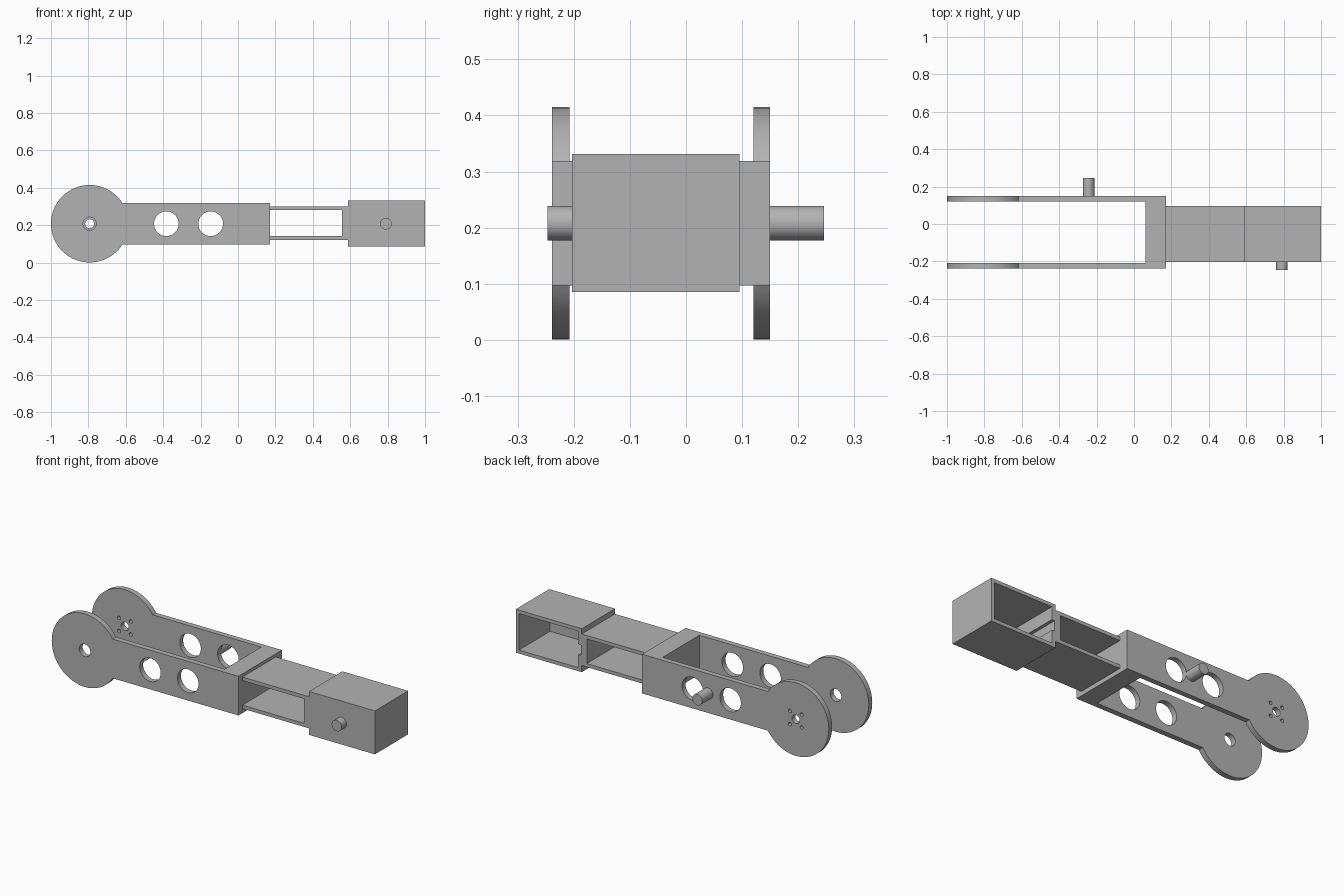
import bpy, bmesh, math
from mathutils import Matrix, Vector

if "Cube" in bpy.data.objects:
    bpy.data.objects.remove(bpy.data.objects["Cube"], do_unlink=True)

grey = bpy.data.materials.new("plain grey")
grey.use_nodes = True
COLOUR = (0.45, 0.45, 0.45, 1)
grey.diffuse_color = COLOUR
grey.node_tree.nodes["Principled BSDF"].inputs["Base Color"].default_value = COLOUR

AXIS_Z = 0.208


def finish_mesh(name, bm):
    bmesh.ops.recalc_face_normals(bm, faces=bm.faces)
    mesh = bpy.data.meshes.new(name)
    bm.to_mesh(mesh)
    bm.free()
    mesh.materials.append(grey)
    obj = bpy.data.objects.new(name, mesh)
    bpy.context.collection.objects.link(obj)
    return obj


def box(name, x, y, z):
    bm = bmesh.new()
    size = (x[1] - x[0], y[1] - y[0], z[1] - z[0])
    centre = Vector((sum(x) / 2, sum(y) / 2, sum(z) / 2))
    bmesh.ops.create_cube(bm, size=1, matrix=Matrix.Translation(centre) @ Matrix.Diagonal((*size, 1)))
    return finish_mesh(name, bm)


def rod(name, x, z, radius, y, sides=48):
    bm = bmesh.new()
    place = Matrix.Translation((x, sum(y) / 2, z)) @ Matrix.Rotation(math.pi / 2, 4, 'X')
    bmesh.ops.create_cone(bm, cap_ends=True, segments=sides, radius1=radius, radius2=radius,
                          depth=y[1] - y[0], matrix=place)
    return finish_mesh(name, bm)


def extrude_profile(name, points, y):
    bm = bmesh.new()
    face = bm.faces.new([bm.verts.new((px, y[0], pz)) for px, pz in points])
    result = bmesh.ops.extrude_face_region(bm, geom=[face])
    verts = [g for g in result["geom"] if isinstance(g, bmesh.types.BMVert)]
    bmesh.ops.translate(bm, verts=verts, vec=(0, y[1] - y[0], 0))
    return finish_mesh(name, bm)


def cut(target, cutters):
    for cutter in cutters:
        mod = target.modifiers.new("cut", 'BOOLEAN')
        mod.operation = 'DIFFERENCE'
        mod.solver = 'EXACT'
        mod.object = cutter
        cutter.hide_render = True
        bpy.context.view_layer.objects.active = target
        bpy.ops.object.modifier_apply(modifier=mod.name)
        bpy.data.objects.remove(cutter, do_unlink=True)


def smooth(obj):
    bpy.ops.object.select_all(action='DESELECT')
    obj.select_set(True)
    bpy.context.view_layer.objects.active = obj
    bpy.ops.object.shade_smooth_by_angle(angle=math.radians(30))


# Fork: round-ended side profile, hollowed to leave two arms and a bridge
DISC_X, DISC_R = -0.793, 0.207
ARM_BOTTOM, ARM_TOP, FORK_END = 0.097, 0.319, 0.17
start = math.asin((ARM_TOP - AXIS_Z) / DISC_R)
steps = 72
profile = [(FORK_END, ARM_BOTTOM), (FORK_END, ARM_TOP)]
for i in range(steps + 1):
    a = start + (2 * math.pi - 2 * start) * i / steps
    profile.append((DISC_X + DISC_R * math.cos(a), AXIS_Z + DISC_R * math.sin(a)))
fork = extrude_profile("fork", profile, (-0.239, 0.15))
cutters = [box("fork_gap", (-1.2, 0.062), (-0.208, 0.12), (-0.2, 0.6))]

# Lightening holes through both arms
for x in (-0.383, -0.146):
    cutters.append(rod("arm_hole", x, AXIS_Z, 0.066, (-0.4, 0.4)))

# Shaft holes, and the small screw holes of the back disc
cutters.append(rod("front_shaft_hole", DISC_X, AXIS_Z, 0.035, (-0.4, -0.1)))
cutters.append(rod("back_shaft_hole", DISC_X, AXIS_Z, 0.024, (0.05, 0.3)))
for sx in (-1, 1):
    for sz in (-1, 1):
        cutters.append(rod("screw_hole", DISC_X + sx * 0.037, AXIS_Z + sz * 0.037, 0.01, (0.05, 0.3), 24))
cut(fork, cutters)
smooth(fork)

# Open beam between the fork and the end housing
DEPTH = (-0.203, 0.095)
beam = box("beam", (FORK_END, 0.587), DEPTH, (0.122, 0.301))
cut(beam, [box("beam_window", (0.1, 0.555), (-0.5, 0.5), (0.142, 0.281))])

# End housing, open at the back, with a cable groove in its inner wall
housing = box("end_housing", (0.587, 1.0), DEPTH, (0.085, 0.331))
cut(housing, [box("housing_cavity", (0.609, 0.98), (-0.183, 0.3), (0.105, 0.311)),
              box("cable_groove", (0.591, 0.65), (-0.183, 0.3), (0.178, 0.238))])

# Pivot pegs
smooth(rod("back_peg", -0.243, AXIS_Z, 0.031, (0.14, 0.246)))
smooth(rod("front_peg", 0.791, AXIS_Z, 0.031, (-0.247, -0.195)))
